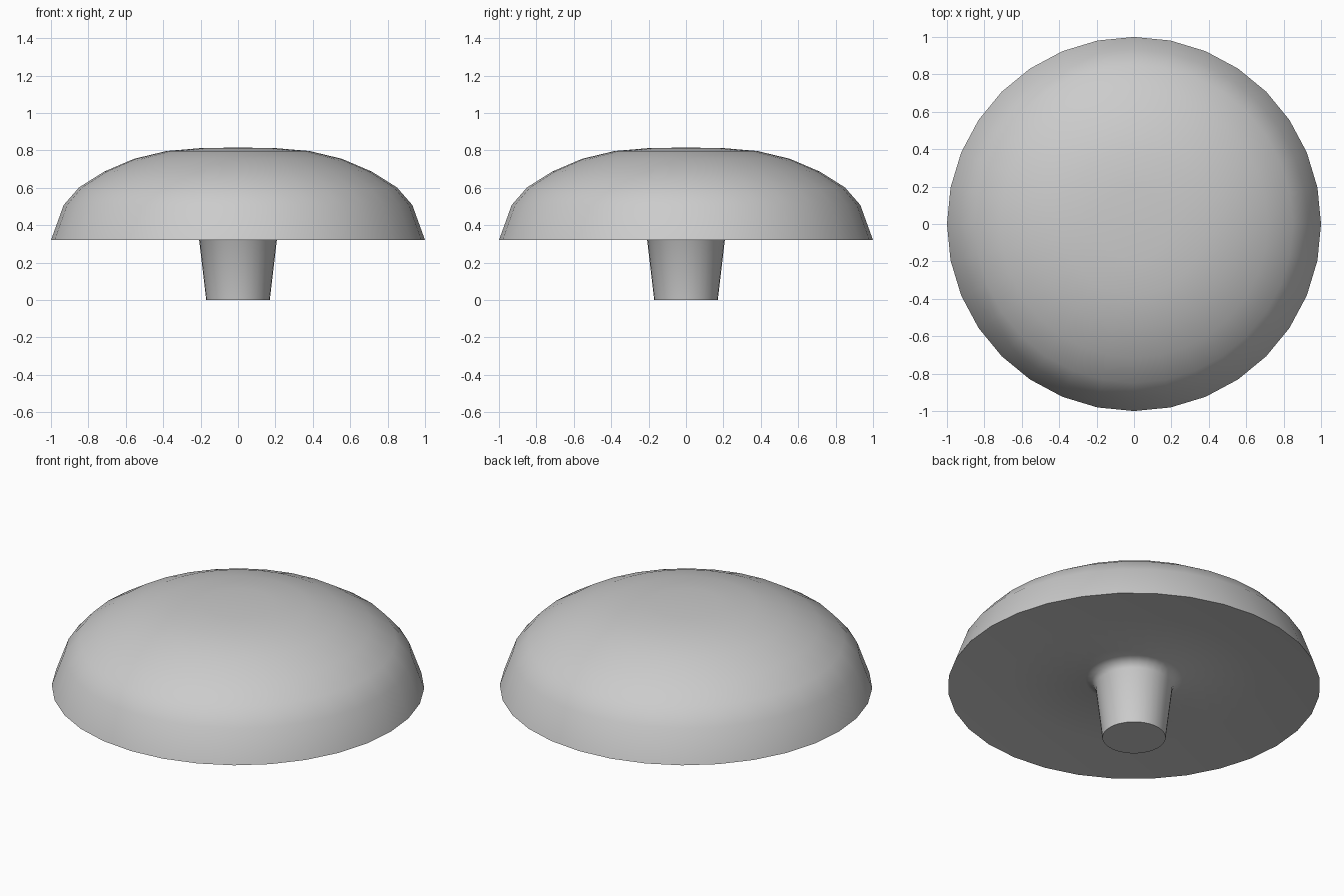
import bpy
import bmesh
from math import cos, sin, tau, radians

cube = bpy.data.objects.get("Cube")
if cube:
    bpy.data.objects.remove(cube)

SIDES = 32

grey = bpy.data.materials.new("plain grey")
grey.use_nodes = True
grey.diffuse_color = (0.6, 0.6, 0.6, 1)
grey.node_tree.nodes["Principled BSDF"].inputs["Base Color"].default_value = (0.6, 0.6, 0.6, 1)


def lathe(name, profile):
    """Turn a (radius, height) profile around z; radius 0 closes the end."""
    bm = bmesh.new()
    rings = []
    for r, z in profile:
        count = SIDES if r else 1
        rings.append([bm.verts.new((r * cos(tau * i / SIDES), r * sin(tau * i / SIDES), z))
                      for i in range(count)])
    for a, b in zip(rings, rings[1:]):
        for i in range(SIDES):
            j = (i + 1) % SIDES
            corners = [a[i % len(a)], a[j % len(a)], b[j % len(b)], b[i % len(b)]]
            bm.faces.new(list(dict.fromkeys(corners)))
    bmesh.ops.recalc_face_normals(bm, faces=bm.faces)
    mesh = bpy.data.meshes.new(name)
    bm.to_mesh(mesh)
    bm.free()
    mesh.materials.append(grey)
    obj = bpy.data.objects.new(name, mesh)
    bpy.context.collection.objects.link(obj)
    bpy.ops.object.select_all(action="DESELECT")
    obj.select_set(True)
    bpy.context.view_layer.objects.active = obj
    bpy.ops.object.shade_smooth_by_angle(angle=radians(50))
    return obj


# Domed cap, slightly hollow underside and flared, tapering stem in one skin
lathe("mushroom_cap_and_stem", [
    (0, 0.815), (0.19, 0.813), (0.38, 0.797), (0.556, 0.755), (0.715, 0.687),
    (0.85, 0.602), (0.932, 0.508), (1, 0.32),
    (0.667, 0.355), (0.26, 0.36),
    (0.225, 0.345), (0.207, 0.315), (0.17, 0), (0, 0),
])
